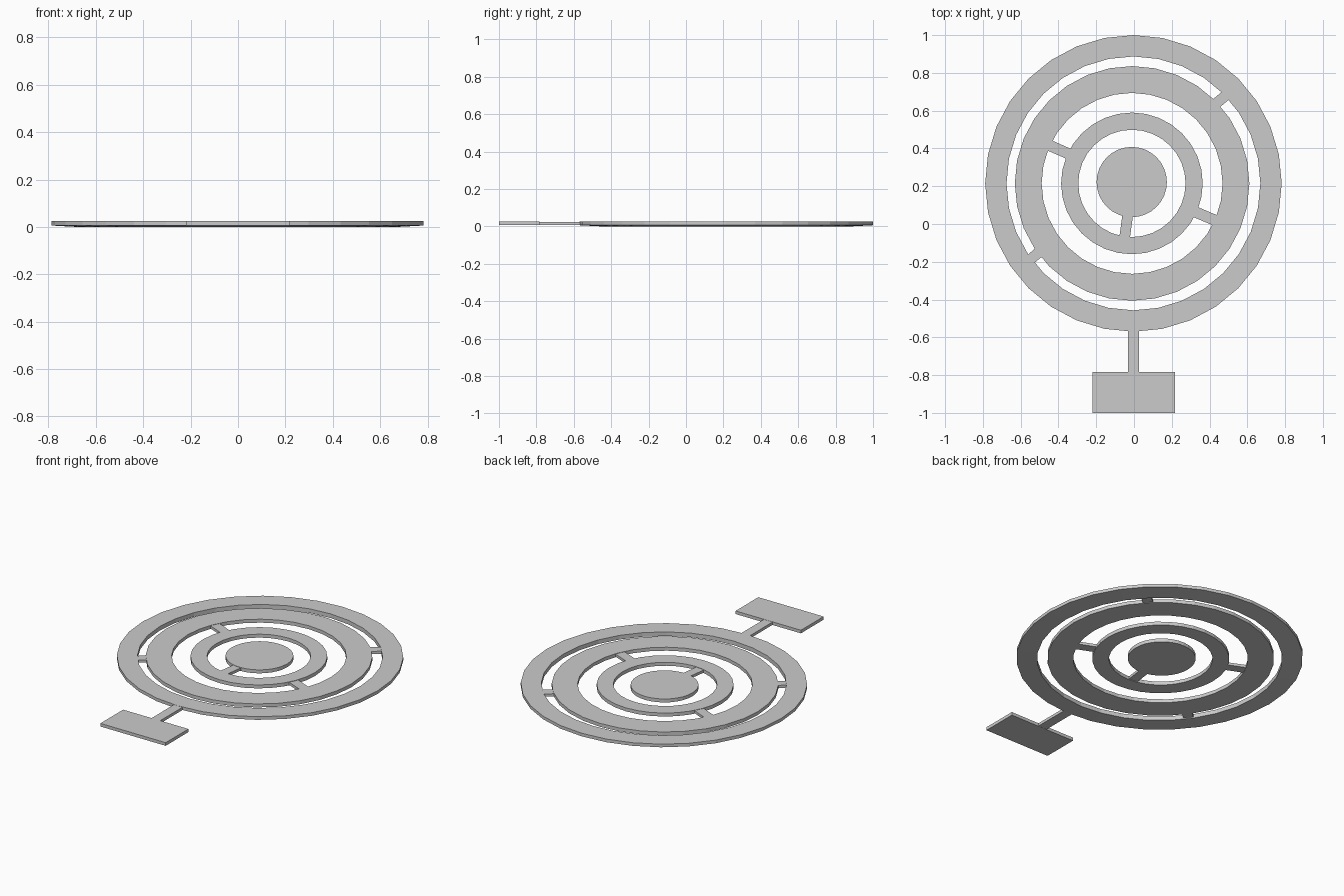
import bpy, math
from mathutils import Vector

if "Cube" in bpy.data.objects:
    bpy.data.objects.remove(bpy.data.objects["Cube"])

SIDES = 32


def make_mesh(name, verts, faces):
    mesh = bpy.data.meshes.new(name)
    mesh.from_pydata(verts, [], faces)
    mesh.update()
    obj = bpy.data.objects.new(name, mesh)
    bpy.context.collection.objects.link(obj)
    return obj


def ring(name, cx, cy, profile):
    """Revolve a closed (radius, z) profile, given counter-clockwise."""
    n = len(profile)
    verts, faces = [], []
    for i in range(SIDES):
        a = 2 * math.pi * i / SIDES
        verts += [(cx + r * math.cos(a), cy + r * math.sin(a), z) for r, z in profile]
        j = (i + 1) % SIDES
        faces += [(i * n + k, j * n + k, j * n + (k + 1) % n, i * n + (k + 1) % n)
                  for k in range(n)]
    return make_mesh(name, verts, faces)


def flat_profile(r0, r1, z0, z1):
    return [(r0, z0), (r1, z0), (r1, z1), (r0, z1)]


def bar(name, start, end, width, z0, z1):
    """Straight box between two plan points."""
    a, b = Vector(start), Vector(end)
    d = (b - a).normalized()
    s = Vector((-d.y, d.x)) * width / 2
    plan = [a - s, b - s, b + s, a + s]
    verts = [(p.x, p.y, z) for z in (z0, z1) for p in plan]
    faces = [(3, 2, 1, 0), (4, 5, 6, 7)]
    faces += [(i, (i + 1) % 4, (i + 1) % 4 + 4, i + 4) for i in range(4)]
    return make_mesh(name, verts, faces)


# Concentric rings; the outer one has a slightly sloped underside
CY = 0.215
ring("outer_ring", -0.003, CY, [(0.672, 0.0), (0.785, 0.006), (0.785, 0.025), (0.672, 0.025)])
ring("middle_ring", -0.01, CY, flat_profile(0.479, 0.621, 0.003, 0.024))
ring("inner_ring", -0.011, CY, flat_profile(0.284, 0.375, 0.003, 0.024))

# Central disc
bpy.ops.mesh.primitive_cylinder_add(vertices=SIDES, radius=0.186, depth=0.021,
                                    location=(-0.012, 0.222, 0.0135))
bpy.context.object.name = "centre_disc"

# Short pivots bridging the gaps
Z0, Z1 = 0.006, 0.022
bar("outer_pivot_right", (0.430, 0.634), (0.499, 0.692), 0.056, Z0, Z1)
bar("outer_pivot_left", (-0.495, -0.143), (-0.565, -0.201), 0.056, Z0, Z1)
bar("middle_pivot_left", (-0.335, 0.367), (-0.468, 0.425), 0.058, Z0, Z1)
bar("middle_pivot_right", (0.312, 0.069), (0.447, 0.012), 0.058, Z0, Z1)
bar("inner_pivot", (-0.031, 0.065), (-0.05, -0.075), 0.056, Z0, Z1)

# Stem and rectangular end plate
bar("stem", (-0.002, -0.55), (-0.002, -0.79), 0.058, 0.007, 0.024)
bar("end_plate", (-0.002, -0.783), (-0.002, -1.0), 0.437, 0.006, 0.025)
